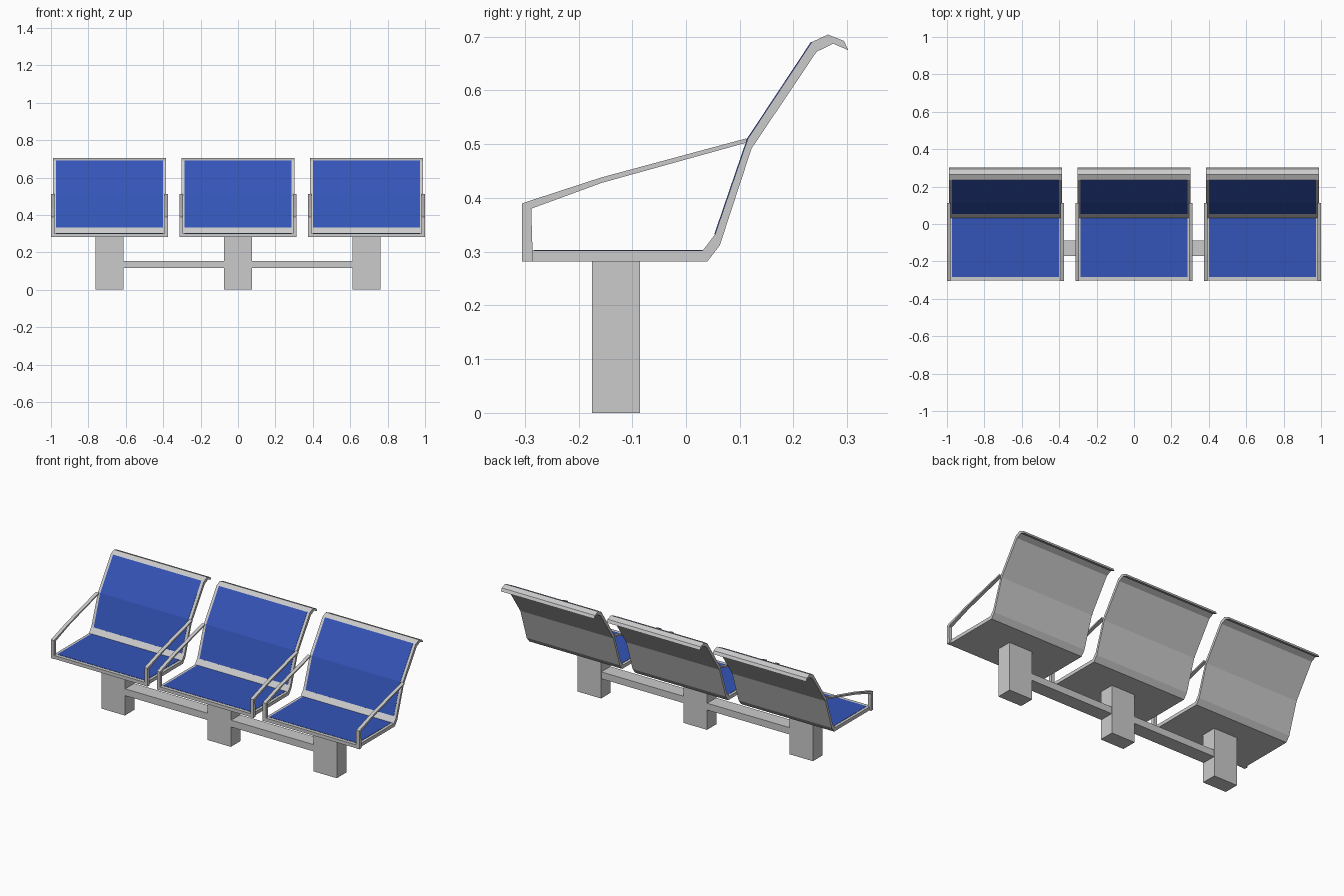
import bpy, bmesh

if "Cube" in bpy.data.objects:
    bpy.data.objects.remove(bpy.data.objects["Cube"])

blue = bpy.data.materials.new("blue_upholstery")
blue.diffuse_color = (0.035, 0.09, 0.48, 1)
blue.use_nodes = True
blue.node_tree.nodes["Principled BSDF"].inputs["Base Color"].default_value = blue.diffuse_color


def extrude_profile(name, pts, x0, x1, mat=None):
    """Closed side profile of (y, z) points swept from x0 to x1."""
    bm = bmesh.new()
    face = bm.faces.new([bm.verts.new((x0, y, z)) for y, z in pts])
    new = bmesh.ops.extrude_face_region(bm, geom=[face])["geom"]
    bmesh.ops.translate(bm, vec=(x1 - x0, 0, 0),
                        verts=[v for v in new if isinstance(v, bmesh.types.BMVert)])
    bmesh.ops.recalc_face_normals(bm, faces=bm.faces)
    mesh = bpy.data.meshes.new(name)
    bm.to_mesh(mesh)
    bm.free()
    if mat:
        mesh.materials.append(mat)
    obj = bpy.data.objects.new(name, mesh)
    bpy.context.collection.objects.link(obj)
    return obj


def box(name, x0, x1, y0, y1, z0, z1):
    return extrude_profile(name, [(y0, z0), (y1, z0), (y1, z1), (y0, z1)], x0, x1)


# side profiles
upper = [(-0.303, 0.302), (0.031, 0.302), (0.054, 0.332), (0.115, 0.510),
         (0.234, 0.690), (0.264, 0.704), (0.294, 0.692)]
lower = [(-0.303, 0.282), (0.040, 0.282), (0.063, 0.312), (0.122, 0.492),
         (0.243, 0.672), (0.274, 0.687), (0.302, 0.675)]
shell = upper + lower[::-1]
arm = [(-0.305, 0.282), (-0.305, 0.390), (-0.158, 0.438), (0.113, 0.511),
       (0.113, 0.503), (-0.157, 0.428), (-0.288, 0.380), (-0.285, 0.282)]
seat_pad = [(-0.283, 0.300), (0.031, 0.300), (0.031, 0.3035), (-0.283, 0.3035)]
front = upper[2:5]
back_pad = [(y - 0.0013, z + 0.0007) for y, z in front] + \
           [(y + 0.003, z - 0.002) for y, z in front[::-1]]

PITCH, LEG = 0.687, 0.076
for label, cx in (("left", -PITCH), ("middle", 0), ("right", PITCH)):
    # bent shell with inset upholstery
    extrude_profile(label + "_seat_shell", shell, cx - 0.302, cx + 0.302)
    extrude_profile(label + "_seat_pad", seat_pad, cx - 0.286, cx + 0.286, blue)
    extrude_profile(label + "_back_pad", back_pad, cx - 0.286, cx + 0.286, blue)
    # armrests on both sides
    for side, s in (("left", -1), ("right", 1)):
        extrude_profile(f"{label}_seat_{side}_armrest", arm,
                        cx + s * 0.293, cx + s * 0.313)
    # pedestal leg
    box(label + "_leg", cx - LEG, cx + LEG, -0.175, -0.086, 0, 0.283)

# beams joining the legs
for label, x0, x1 in (("left", -PITCH + LEG, -LEG), ("right", LEG, PITCH - LEG)):
    box(label + "_beam", x0, x1, -0.172, -0.088, 0.115, 0.155)
